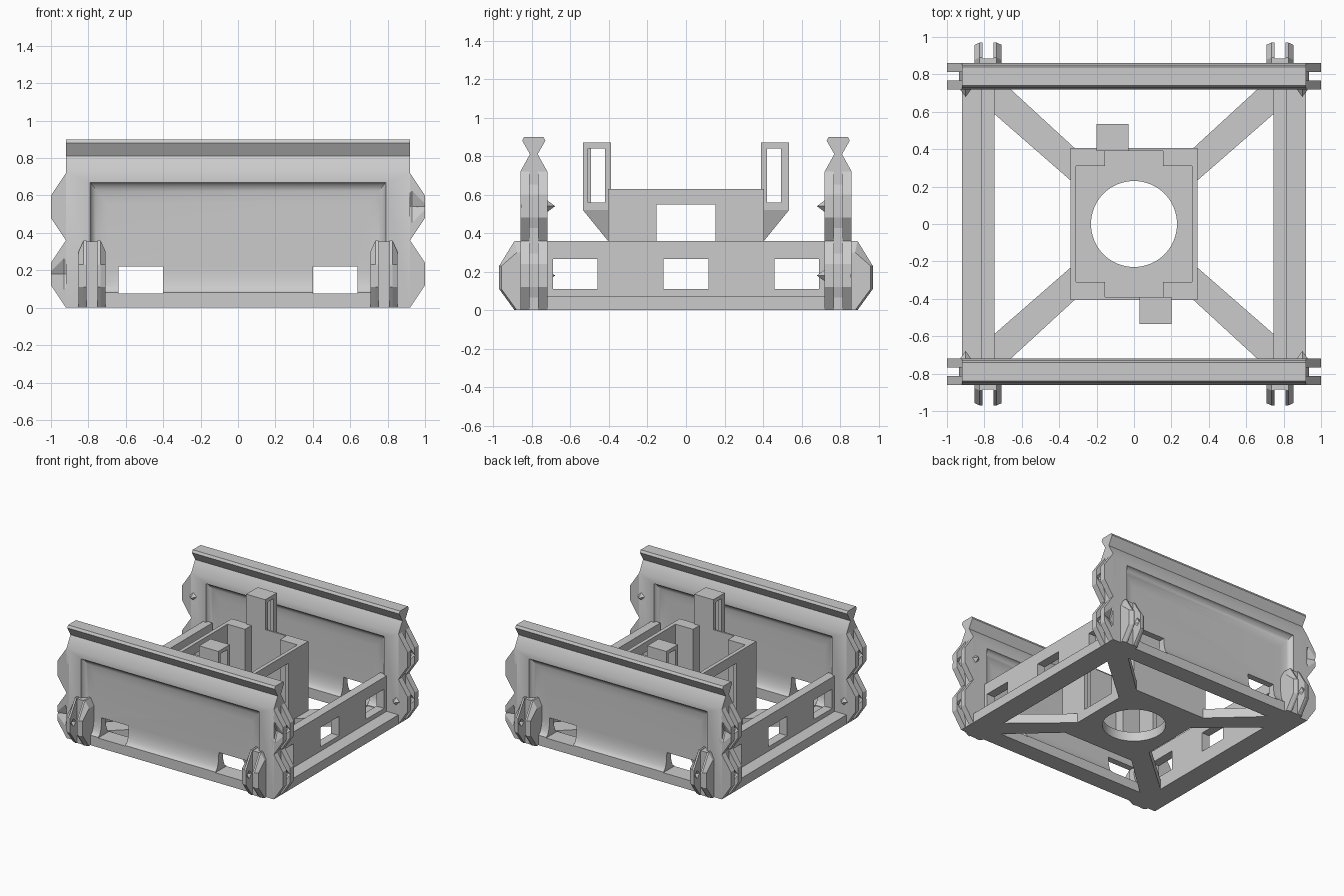
import bpy, bmesh, math
from mathutils import Matrix, Vector

if "Cube" in bpy.data.objects:
    bpy.data.objects.remove(bpy.data.objects["Cube"], do_unlink=True)

grey = bpy.data.materials.new("plain grey")
grey.use_nodes = True
colour = (0.6, 0.6, 0.6, 1)
grey.diffuse_color = colour
grey.node_tree.nodes["Principled BSDF"].inputs["Base Color"].default_value = colour


def loft(name, rings, matrix=None):
    """Solid skinned through a list of matching point rings."""
    bm = bmesh.new()
    loops = [[bm.verts.new(p) for p in ring] for ring in rings]
    n = len(loops[0])
    for a, b in zip(loops, loops[1:]):
        for i in range(n):
            j = (i + 1) % n
            bm.faces.new((a[i], a[j], b[j], b[i]))
    bm.faces.new(loops[0])
    bm.faces.new(loops[-1])
    if matrix:
        bm.transform(matrix)
    bmesh.ops.recalc_face_normals(bm, faces=bm.faces)
    mesh = bpy.data.meshes.new(name)
    bm.to_mesh(mesh)
    bm.free()
    mesh.materials.append(grey)
    ob = bpy.data.objects.new(name, mesh)
    bpy.context.collection.objects.link(ob)
    return ob


def prism(name, pts, lo, hi, axis="z", matrix=None):
    place = {"z": lambda a, b, h: (a, b, h), "x": lambda a, b, h: (h, a, b),
             "y": lambda a, b, h: (a, h, b)}[axis]
    return loft(name, [[place(a, b, h) for a, b in pts] for h in (lo, hi)], matrix)


def box(name, x, y, z, matrix=None):
    return prism(name, [(x[0], y[0]), (x[1], y[0]), (x[1], y[1]), (x[0], y[1])], *z, matrix=matrix)


def cut(target, *cutters):
    bpy.context.view_layer.objects.active = target
    for c in cutters:
        m = target.modifiers.new("cut", "BOOLEAN")
        m.operation, m.solver, m.object = "DIFFERENCE", "EXACT", c
        bpy.ops.object.modifier_apply(modifier=m.name)
        bpy.data.objects.remove(c, do_unlink=True)


def smooth(ob):
    bpy.ops.object.select_all(action="DESELECT")
    ob.select_set(True)
    bpy.context.view_layer.objects.active = ob
    bpy.ops.object.shade_smooth_by_angle(angle=math.radians(30))


def diamond(centre, r, depth, matrix=None):
    """Four-sided double pyramid with its points along y."""
    x, y, z = centre
    ring = [(x + r, y, z), (x, y, z + r), (x - r, y, z), (x, y, z - r)]
    tip = lambda s: [(x + (p[0] - x) * .02, y + s * depth, z + (p[2] - z) * .02) for p in ring]
    return loft("diamond", [tip(-1), ring, tip(1)], matrix)


def cove(side, y0):
    """Shallow tray with rounded edges, used to hollow a wall face."""
    rings = []
    for i in range(-1, 8):
        a = max(i, 0) / 7 * math.pi / 2
        d = -.02 if i < 0 else .045 * math.sin(a)
        t = 1 - math.cos(a)
        x, lo, hi = .79 - .09 * t, .08 + .13 * t, .67 - .12 * t
        y = y0 + side * (.07 - d)
        rings.append([(-x, y, lo), (x, y, lo), (x, y, hi), (-x, y, hi)])
    return loft("cove", rings)


def mirrored(half):
    return half + [(-a, b) for a, b in reversed(half)]


# Walls with a bow-tie rail on top, hollowed faces and two windows
WALL_Y = .79
profile = mirrored([(.07, 0), (.07, .72), (.02, .81), (.06, .88), (.05, .9)])
for name, s in (("front", -1), ("back", 1)):
    y = s * WALL_Y
    wall = prism(name + "_wall", [(y + a, b) for a, b in profile], -.92, .92, "x")
    cut(wall, cove(1, y), cove(-1, y))
    for side in (-1, 1):
        xs = sorted((side * .40, side * .64))
        cut(wall, box("window", xs, (y - .2, y + .2), (.075, .22)))
    smooth(wall)

# Forked connectors on both ends of the walls, one above the other
end_hex = [(-.02, 0), (0, 0), (.08, .12), (.08, .24), (0, .36), (-.02, .36)]
for name, s in (("front", -1), ("back", 1)):
    y = s * WALL_Y
    for side in (-1, 1):
        for level in (0, 1):
            pts = [(side * (.92 + o), z + .36 * level) for o, z in end_hex]
            centre_z = .18 + .36 * level
            female = (side * s < 0) == (level == 1)
            for k in (-1, 1):
                lo, hi = sorted((y + k * .022, y + k * .07))
                plate = prism(name + "_wall_end_plate", pts, lo, hi, "y")
                cut(plate, diamond((side * .96, y, centre_z), .075, .05))
                if female and k == s:
                    cut(plate, diamond((side * .93, y + k * .07, centre_z), .085, .03))
            web = [(side * (.9 + o * .45), z + .36 * level) for o, z in end_hex]
            prism(name + "_wall_end_web", web, y - .025, y + .025, "y")
            if female:
                bump = diamond((side * .90, y - s * .07, centre_z), .03, .04)
                bump.name = name + "_wall_end_bump"

# Side rails with a low outer ledge and three windows each
for name, side in (("left", 1), ("right", -1)):
    rail = box(name + "_rail", sorted((side * .745, side * .815)), (-.74, .74), (0, .36))
    for c, w in ((-.575, .115), (0, .118), (.575, .115)):
        cut(rail, box("window", sorted((side * .6, side * .9)), (c - w, c + w), (.11, .265)))
    box(name + "_ledge", sorted((side * .80, side * .92)), (-.73, .73), (0, .075))

# Forked connectors standing out from the wall faces in line with the rails
outline = [(-.05, 0), (.03, 0), (.11, .11), (.11, .23), (.03, .36), (-.05, .36)]
for s in (-1, 1):
    for side in (-1, 1):
        cx = side * .78
        for k in (-1, 1):
            rings = []
            for off, drop, pull in ((.03, 0, 0), (.045, 0, 0), (.072, .06, .012)):
                rings.append([(cx + k * off, s * (.86 + o - (pull if o > 0 else 0)),
                               z - (drop if z > .3 else 0)) for o, z in outline])
            plate = loft("face_connector_plate", rings)
            turn = Matrix.Translation((cx, s * .93, .18)) @ Matrix.Rotation(math.pi / 2, 4, "Z")
            cut(plate, diamond((0, 0, 0), .08, .05, turn))
        box("face_connector_web", (cx - .035, cx + .035), sorted((s * .80, s * .885)), (0, .355))

# Diagonal braces between the corners and the centre
brace = [(.76, .60), (.33, .225), (.30, .39), (.67, .73), (.76, .73)]
for sx in (-1, 1):
    for sy in (-1, 1):
        prism("diagonal_brace", [(sx * a, sy * b) for a, b in brace], 0, .075)

# Central housing: open box with thick corners, round floor hole, side windows
housing = box("central_housing", (-.34, .34), (-.405, .405), (0, .63))
quarter = [(.31, 0), (.31, .31), (.155, .31), (.155, .39)]
half = quarter + [(-a, b) for a, b in reversed(quarter)]
cross = half + [(-a, -b) for a, b in half[1:-1]]
ring = [(.23 * math.cos(i * math.tau / 64), .23 * math.sin(i * math.tau / 64)) for i in range(64)]
cut(housing,
    prism("inside", cross, .075, .8),
    prism("floor_hole", ring, -.1, .2),
    box("side_windows", (-.5, .5), (-.152, .152), (.0751, .55)))
smooth(housing)

# Two slotted towers on tapered brackets, opposite each other
for name, angle in (("back", 0), ("front", math.pi)):
    turn = Matrix.Rotation(angle, 4, "Z")
    tower = box(name + "_tower", (-.20, -.03), (.39, .535), (.52, .87), turn)
    cut(tower,
        box("slot", (-.3, .1), (.42, .492), (.56, .84), turn),
        box("slot_pocket", (-.3, -.06), (.42, .51), (.56, .84), turn))
    top = [(-.20, .395, .52), (-.03, .395, .52), (-.03, .535, .52), (-.20, .535, .52)]
    foot = [(-.14, .395, .36), (-.09, .395, .36), (-.09, .405, .36), (-.14, .405, .36)]
    loft(name + "_tower_bracket", [foot, top], turn)
